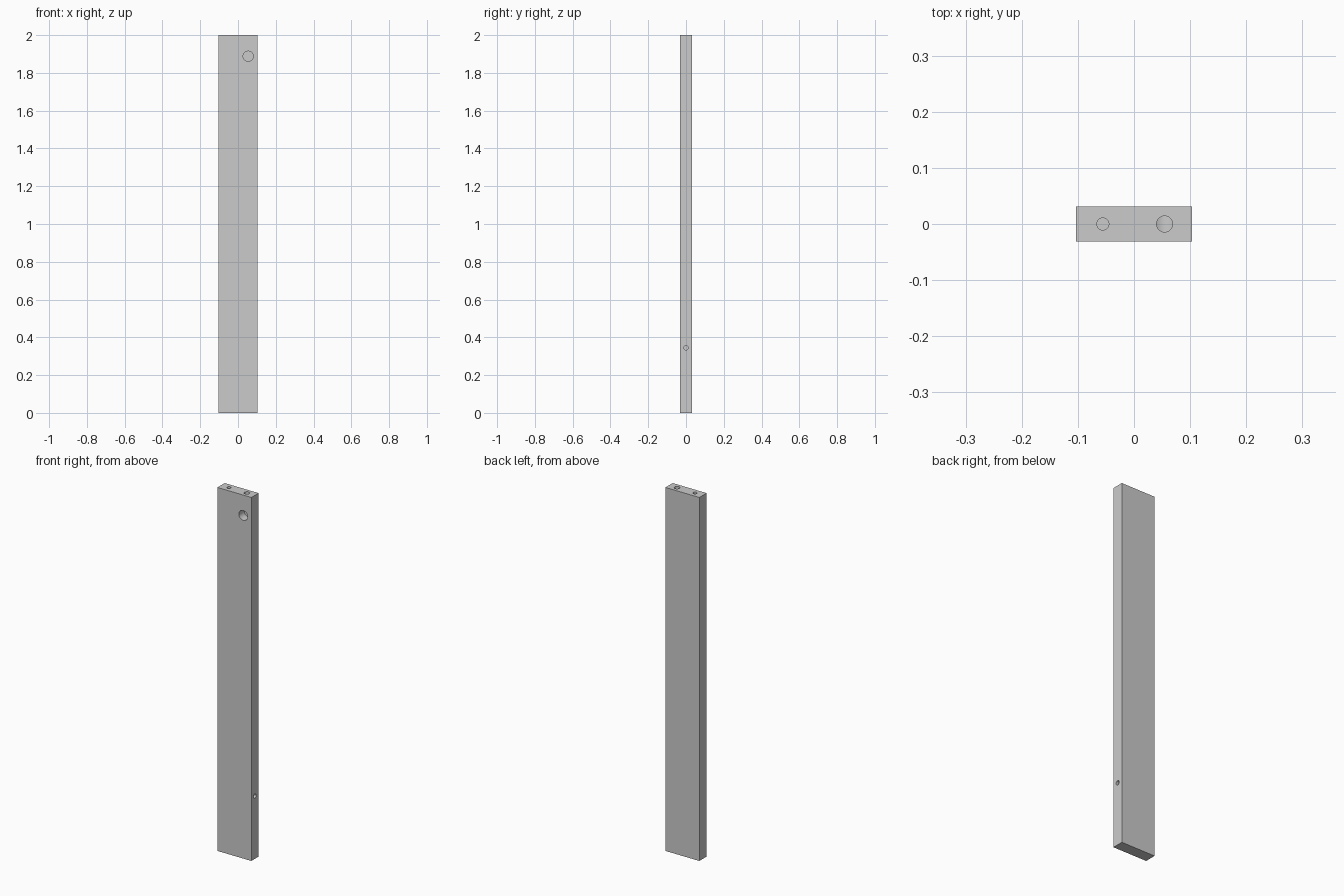
import bpy
from math import pi

if "Cube" in bpy.data.objects:
    bpy.data.objects.remove(bpy.data.objects["Cube"])

W, T, H = 0.206, 0.063, 2.0

# Board
bpy.ops.mesh.primitive_cube_add(size=1, location=(0, 0, H / 2))
board = bpy.context.object
board.name = "board"
board.scale = (W, T, H)
bpy.ops.object.transform_apply(location=False, rotation=False, scale=True)


def drill(name, mouth, inward, radius, depth):
    """Cut a blind round hole from mouth, running along axis vector inward."""
    over = 0.02
    centre = [m + d * (depth - over) / 2 for m, d in zip(mouth, inward)]
    rot = (pi / 2 if inward[1] else 0, pi / 2 if inward[0] else 0, 0)
    bpy.ops.mesh.primitive_cylinder_add(vertices=48, radius=radius, depth=depth + over,
                                        location=centre, rotation=rot)
    cutter = bpy.context.object
    cutter.name = name
    cutter.hide_render = True
    mod = board.modifiers.new(name, 'BOOLEAN')
    mod.operation = 'DIFFERENCE'
    mod.solver = 'EXACT'
    mod.object = cutter
    bpy.context.view_layer.objects.active = board
    bpy.ops.object.modifier_apply(modifier=mod.name)
    bpy.data.objects.remove(cutter)


# Cam lock pocket in the front, with the bolt hole that meets it from the top
drill("cam_pocket", (0.054, -T / 2, 1.888), (0, 1, 0), 0.027, 0.047)
drill("bolt_hole", (0.0545, 0, H), (0, 0, -1), 0.0143, 0.112)
# Dowel holes in the top end and the right edge
drill("dowel_hole", (-0.0555, 0, H), (0, 0, -1), 0.0107, 0.09)
drill("edge_hole", (W / 2, 0, 0.345), (-1, 0, 0), 0.0115, 0.09)

# Smooth bores, sharp edges
bpy.ops.object.select_all(action='DESELECT')
board.select_set(True)
bpy.context.view_layer.objects.active = board
bpy.ops.object.shade_smooth_by_angle()
